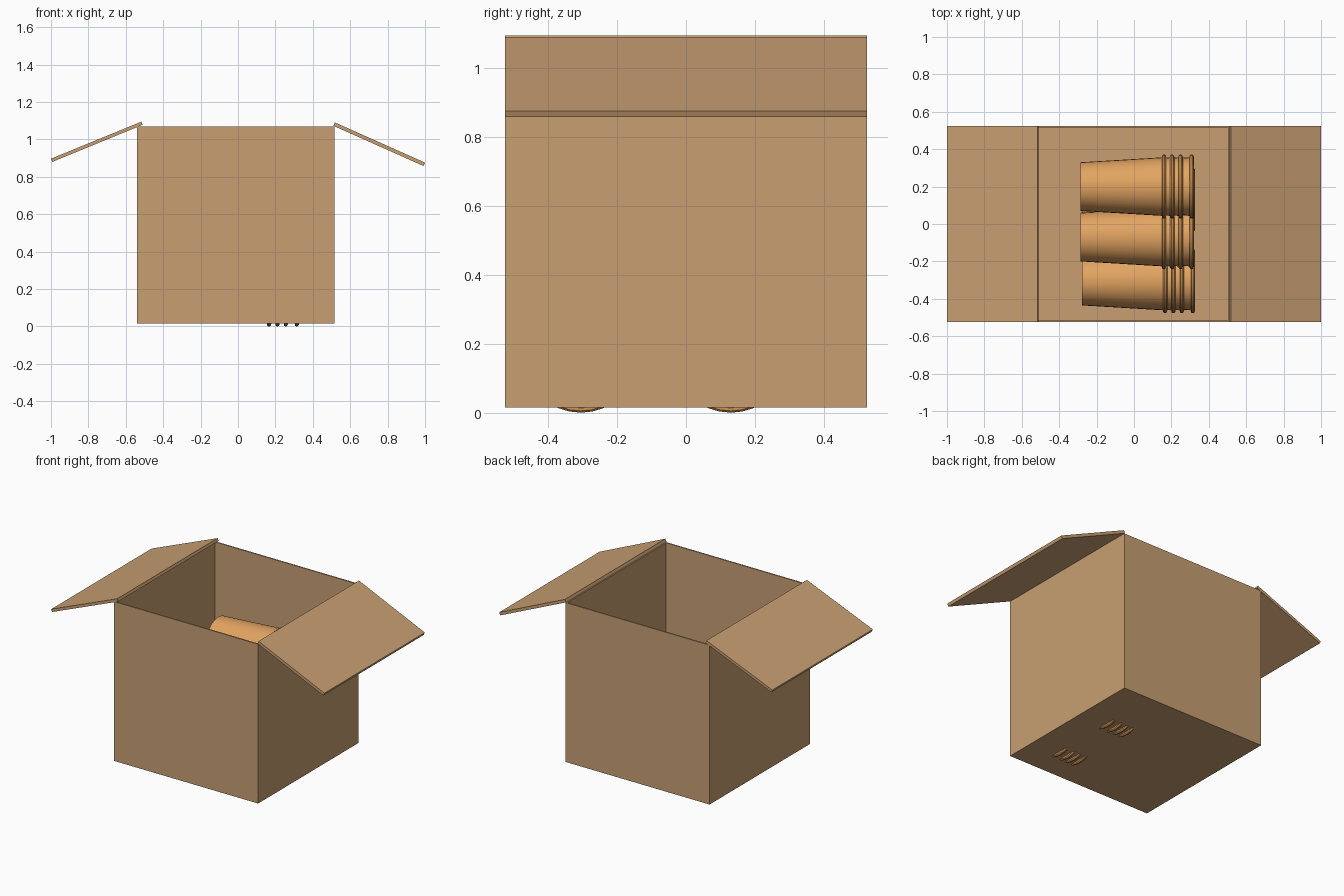
import bpy, bmesh, math
from mathutils import Vector

if "Cube" in bpy.data.objects:
    bpy.data.objects.remove(bpy.data.objects["Cube"])


def material(name, rgb):
    m = bpy.data.materials.new(name)
    m.diffuse_color = (*rgb, 1)
    m.use_nodes = True
    m.node_tree.nodes["Principled BSDF"].inputs["Base Color"].default_value = m.diffuse_color
    return m


CARD = material("cardboard", (0.58, 0.345, 0.17))
PAPER = material("cup_paper", (0.76, 0.37, 0.12))


def finish(name, bm, mat):
    bmesh.ops.recalc_face_normals(bm, faces=bm.faces)
    me = bpy.data.meshes.new(name)
    bm.to_mesh(me)
    bm.free()
    ob = bpy.data.objects.new(name, me)
    me.materials.append(mat)
    bpy.context.collection.objects.link(ob)
    return ob


# Open carton: a cube hollowed by insetting the top and sinking it
X0, X1, Y, Z0, Z1, T = -0.54, 0.515, 0.525, 0.016, 1.07, 0.013
bm = bmesh.new()
bmesh.ops.create_cube(bm, size=1)
for v in bm.verts:
    v.co = Vector((X0 if v.co.x < 0 else X1, math.copysign(Y, v.co.y),
                   Z0 if v.co.z < 0 else Z1))
top = max(bm.faces, key=lambda f: f.calc_center_median().z)
bmesh.ops.inset_region(bm, faces=[top], thickness=T)
hole = bmesh.ops.extrude_face_region(bm, geom=[top])["geom"]
for v in [g for g in hole if isinstance(g, bmesh.types.BMVert)]:
    v.co.z = Z0 + 0.01
if top.is_valid:
    bmesh.ops.delete(bm, geom=[top], context="FACES_ONLY")
finish("carton_body", bm, CARD)


# Flaps: slanted slabs extruded along y from an x-z section
def flap(name, section):
    bm = bmesh.new()
    f = bm.faces.new([bm.verts.new((x, -Y, z)) for x, z in section])
    ext = bmesh.ops.extrude_face_region(bm, geom=[f])["geom"]
    for v in [g for g in ext if isinstance(g, bmesh.types.BMVert)]:
        v.co.y = Y
    finish(name, bm, CARD)


flap("left_flap", [(-0.517, 1.095), (-1.0, 0.897), (-0.993, 0.880), (-0.510, 1.078)])
flap("right_flap", [(0.518, 1.091), (1.0, 0.876), (0.992, 0.858), (0.510, 1.073)])

# Paper cup: section (x along axis, radius) with a rolled lip, spun round x
SEG, LENGTH = 32, 0.445
section = [(0.012, 0.0), (0.012, 0.122), (0, 0.123), (0, 0.130), (LENGTH, 0.157)]
section += [(LENGTH + 0.012 * math.cos(a), 0.160 + 0.012 * math.sin(a))
            for a in [math.radians(d) for d in (150, 110, 70, 30, -10, -50)]]
section += [(LENGTH - 0.01, 0.152), (0.018, 0.126), (0.018, 0.0)]


def cup_mesh():
    bm = bmesh.new()
    vs = [bm.verts.new((x, 0, r)) for x, r in section]
    es = [bm.edges.new(p) for p in zip(vs, vs[1:])]
    bmesh.ops.spin(bm, geom=vs + es, cent=(0, 0, 0), axis=(1, 0, 0),
                   angle=math.tau, steps=SEG, use_duplicate=False)
    bmesh.ops.remove_doubles(bm, verts=bm.verts, dist=0.0005)
    return bm


# Sleeves of four nested cups, piled on the carton floor
piles = [(0.006, -0.305, 0.172), (0.006, 0.130, 0.172),
         (0.0, -0.070, 0.43), (0.0, 0.200, 0.63)]
first = finish("cup", cup_mesh(), PAPER)
bpy.context.view_layer.objects.active = first
first.select_set(True)
bpy.ops.object.shade_smooth_by_angle(angle=math.radians(35))
for i, (dx, y, z) in enumerate(piles):
    for k, step in enumerate((0, 0.044, 0.089, 0.148)):
        ob = first if i == k == 0 else first.copy()
        if ob is not first:
            bpy.context.collection.objects.link(ob)
        ob.name = f"cup_{i + 1}_{k + 1}"
        ob.location = (-0.285 + dx + step, y, z)
